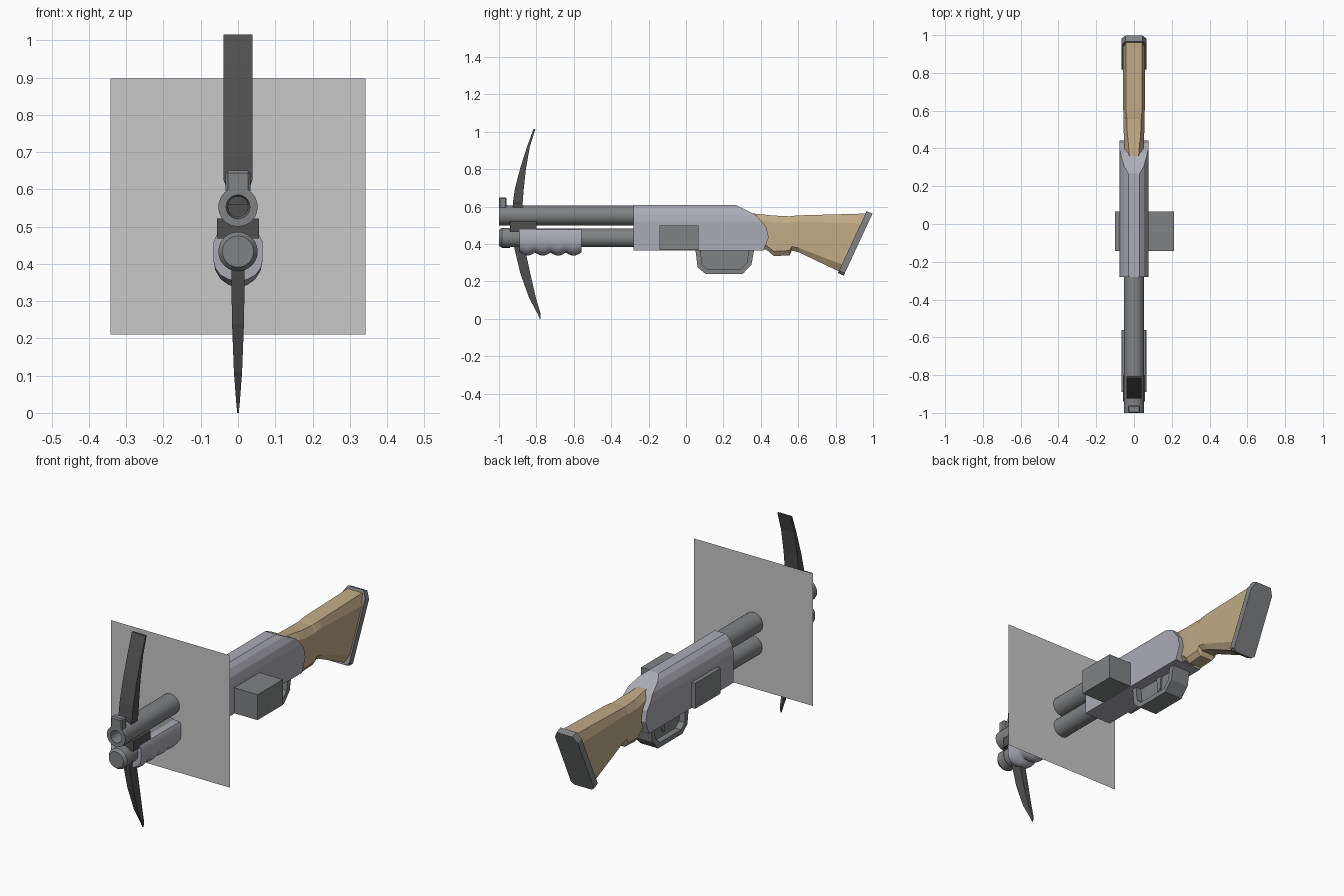
import bpy, bmesh, math
from mathutils import Vector

if "Cube" in bpy.data.objects:
    bpy.data.objects.remove(bpy.data.objects["Cube"])


def mat(name, r, g, b):
    m = bpy.data.materials.new(name)
    m.diffuse_color = (r, g, b, 1)
    m.use_nodes = True
    m.node_tree.nodes["Principled BSDF"].inputs["Base Color"].default_value = m.diffuse_color
    return m


STEEL = mat("steel grey", 0.22, 0.225, 0.23)
PALE = mat("pale grey", 0.41, 0.41, 0.47)
WOOD = mat("tan wood", 0.54, 0.41, 0.24)
DARK = mat("dark iron", 0.08, 0.08, 0.08)
PANEL = mat("panel grey", 0.58, 0.58, 0.58)


def finish(name, bm, material, smooth=False):
    bmesh.ops.recalc_face_normals(bm, faces=bm.faces)
    me = bpy.data.meshes.new(name)
    bm.to_mesh(me)
    bm.free()
    me.materials.append(material)
    ob = bpy.data.objects.new(name, me)
    bpy.context.collection.objects.link(ob)
    if smooth:
        bpy.ops.object.select_all(action='DESELECT')
        ob.select_set(True)
        bpy.context.view_layer.objects.active = ob
        bpy.ops.object.shade_smooth_by_angle(angle=math.radians(35))
    return ob


def loft(name, rings, material, smooth=False, closed=False):
    """Skin a list of equal-length vertex rings, capping the ends."""
    bm = bmesh.new()
    vs = [[bm.verts.new(p) for p in r] for r in rings]
    n = len(vs[0])
    pairs = list(zip(vs, vs[1:])) + ([(vs[-1], vs[0])] if closed else [])
    for a, b in pairs:
        for i in range(n):
            j = (i + 1) % n
            bm.faces.new((a[i], a[j], b[j], b[i]))
    if not closed:
        bm.faces.new(vs[0])
        bm.faces.new(vs[-1])
    return finish(name, bm, material, smooth)


def box(name, x0, x1, y0, y1, z0, z1, material):
    ring = [(x0, z0), (x1, z0), (x1, z1), (x0, z1)]
    return loft(name, [[(x, y, z) for x, z in ring] for y in (y0, y1)], material)


def slab(name, side, w, material, bevel=0.0):
    """Extrude a (y, z) outline across x from -w to w."""
    ob = loft(name, [[(x, y, z) for y, z in side] for x in (-w, w)], material)
    if bevel:
        b = ob.modifiers.new("bevel", 'BEVEL')
        b.width, b.segments, b.limit_method = bevel, 1, 'ANGLE'
        b.angle_limit = math.radians(50)
    return ob


def turned(name, z, profile, material, n=24):
    """Round part along y from (y, radius) pairs."""
    rings = [[(r * math.cos(2 * math.pi * i / n), y, z + r * math.sin(2 * math.pi * i / n))
              for i in range(n)] for y, r in profile]
    return loft(name, rings, material, True)


# Barrel with open bore, and magazine tube with cap
turned("barrel", 0.553, [(-0.85, 0.025), (-1, 0.032), (-1, 0.053), (-0.2, 0.053)], STEEL)
turned("bore_floor", 0.553, [(-0.91, 0.029), (-0.90, 0.029)], DARK)
turned("magazine_tube", 0.433, [(-0.94, 0.05), (-0.2, 0.05)], STEEL)
turned("magazine_cap", 0.433, [(-1, 0.042), (-0.985, 0.053), (-0.94, 0.053)], STEEL)
slab("front_sight", [(-1, 0.59), (-0.96, 0.59), (-0.96, 0.65), (-1, 0.65)], 0.033, STEEL, 0.006)

# Clamp between the tubes
box("barrel_clamp", -0.057, 0.057, -0.94, -0.80, 0.468, 0.522, DARK)


def blade(name, rows):
    """Curved blade from (z, front y, back y, half width) rows."""
    rings = [[(-w, f, z), (w, f, z), (w, b, z), (-w, b, z)] for z, f, b, w in rows]
    return loft(name, rings, DARK)


# Pick head: broad upper blade, pointed lower spike
blade("upper_blade", [(0.56, -0.925, -0.87, 0.03), (0.61, -0.925, -0.873, 0.033),
                      (0.625, -0.925, -0.873, 0.039), (0.69, -0.916, -0.868, 0.039),
                      (0.80, -0.888, -0.856, 0.039), (0.92, -0.85, -0.835, 0.039),
                      (1.016, -0.815, -0.805, 0.039)])
blade("lower_spike", [(0.42, -0.925, -0.865, 0.018), (0.37, -0.916, -0.86, 0.018),
                      (0.24, -0.885, -0.832, 0.016), (0.11, -0.838, -0.802, 0.011),
                      (0.03, -0.795, -0.778, 0.005), (0, -0.782, -0.777, 0.002)])

# Ribbed fore grip: U section with a wavy underside
rings = []
for k in range(25):
    y = -0.89 + 0.33 * k / 24
    low = 0.338 + 0.016 * (1 - abs(math.sin(math.pi * 4 * k / 24)))
    ring = [(-0.057, y, 0.478), (-0.066, y, 0.46)]
    for i in range(9):
        a = math.pi * (1 + i / 8)
        ring.append((0.066 * math.cos(a), y, 0.41 + (0.41 - low) * math.sin(a)))
    rings.append(ring + [(0.066, y, 0.46), (0.057, y, 0.478)])
loft("fore_grip", rings, PALE, True)

# Receiver: rounded-top body whose rear follows a sloping side profile
sect = [(0.078, 0.366), (0.078, 0.52), (0.07, 0.558), (0.052, 0.59), (0.03, 0.609)]
sect = sect + [(-x, z) for x, z in reversed(sect)]
receiver = loft("receiver", [[(x, y, z) for x, z in sect] for y in (-0.28, 0.46)], PALE)
rear = [(0.265, 0.61), (0.375, 0.555), (0.43, 0.49), (0.442, 0.435), (0.415, 0.366)]
bm = bmesh.new()
bm.from_mesh(receiver.data)
for (y0, z0), (y1, z1) in zip(rear, rear[1:]):
    bmesh.ops.dissolve_limit(bm, angle_limit=0.001, verts=bm.verts, edges=bm.edges)
    cut = bmesh.ops.bisect_plane(bm, geom=bm.verts[:] + bm.edges[:] + bm.faces[:],
                                 plane_co=(0, y0, z0), plane_no=(0, z0 - z1, y1 - y0),
                                 clear_outer=True)
    edges = [e for e in cut["geom_cut"] if isinstance(e, bmesh.types.BMEdge)]
    bmesh.ops.holes_fill(bm, edges=edges)
bmesh.ops.recalc_face_normals(bm, faces=bm.faces)
bm.to_mesh(receiver.data)
bm.free()

# Side block through the receiver and upright sheet across the barrels
box("side_block", -0.10, 0.212, -0.142, 0.066, 0.368, 0.50, STEEL)
bm = bmesh.new()
bm.faces.new([bm.verts.new((x, -0.555, z)) for x, z in
              ((-0.342, 0.21), (0.342, 0.21), (0.342, 0.897), (-0.342, 0.897))])
finish("upright_sheet", bm, PANEL)

# Trigger guard: hollow frame with a recessed web and a trigger
outer = [(0.05, 0.372), (0.062, 0.275), (0.105, 0.24), (0.303, 0.24), (0.35, 0.29), (0.365, 0.372)]
inner = [(0.078, 0.372), (0.085, 0.29), (0.115, 0.265), (0.29, 0.265), (0.325, 0.30), (0.335, 0.372)]
W = 0.052
loft("trigger_guard", [[(x, y, z) for y, z in o] for x, o in
                       ((-W, inner), (-W, outer), (W, outer), (W, inner))], STEEL, closed=True)
slab("guard_web", inner, 0.02, STEEL)
slab("trigger", [(0.205, 0.37), (0.24, 0.37), (0.235, 0.30), (0.215, 0.285)], 0.028, STEEL)

# Wooden stock: stations of (y, bottom z, top z, half width, top half width)
stations = [(0.33, 0.37, 0.566, 0.045, 0.022), (0.43, 0.37, 0.556, 0.052, 0.03),
            (0.47, 0.335, 0.552, 0.054, 0.035), (0.555, 0.34, 0.548, 0.056, 0.038),
            (0.565, 0.365, 0.55, 0.056, 0.04), (0.605, 0.355, 0.553, 0.057, 0.042)]
rings = []


def stock_ring(yb, b, yt, t, w, tw):
    pts = [(0.65 * w, 0), (w, 0.12), (w, 0.83), (tw, 1)]
    pts += [(-x, f) for x, f in reversed(pts)]
    return [(x, yb + (yt - yb) * f, b + (t - b) * f) for x, f in pts]


for y, b, t, w, tw in stations:
    rings.append(stock_ring(y, b, y, t, w, tw))
rings.append(stock_ring(0.825, 0.25, 0.968, 0.563, 0.058, 0.042))
loft("stock", rings, WOOD)

# Butt plate: tilted slab with clipped upper corners
low, top, thick = Vector((0, 0.812, 0.245)), Vector((0, 0.966, 0.576)), Vector((0, 0.031, -0.014))
shape = [(0.05, 0), (0.066, 0.04), (0.066, 0.90), (0.045, 1)]
shape += [(-x, f) for x, f in reversed(shape)]
loft("butt_plate", [[low.lerp(top, f) + Vector((x, 0, 0)) + thick * d for x, f in shape]
                    for d in (0, 1)], STEEL)
